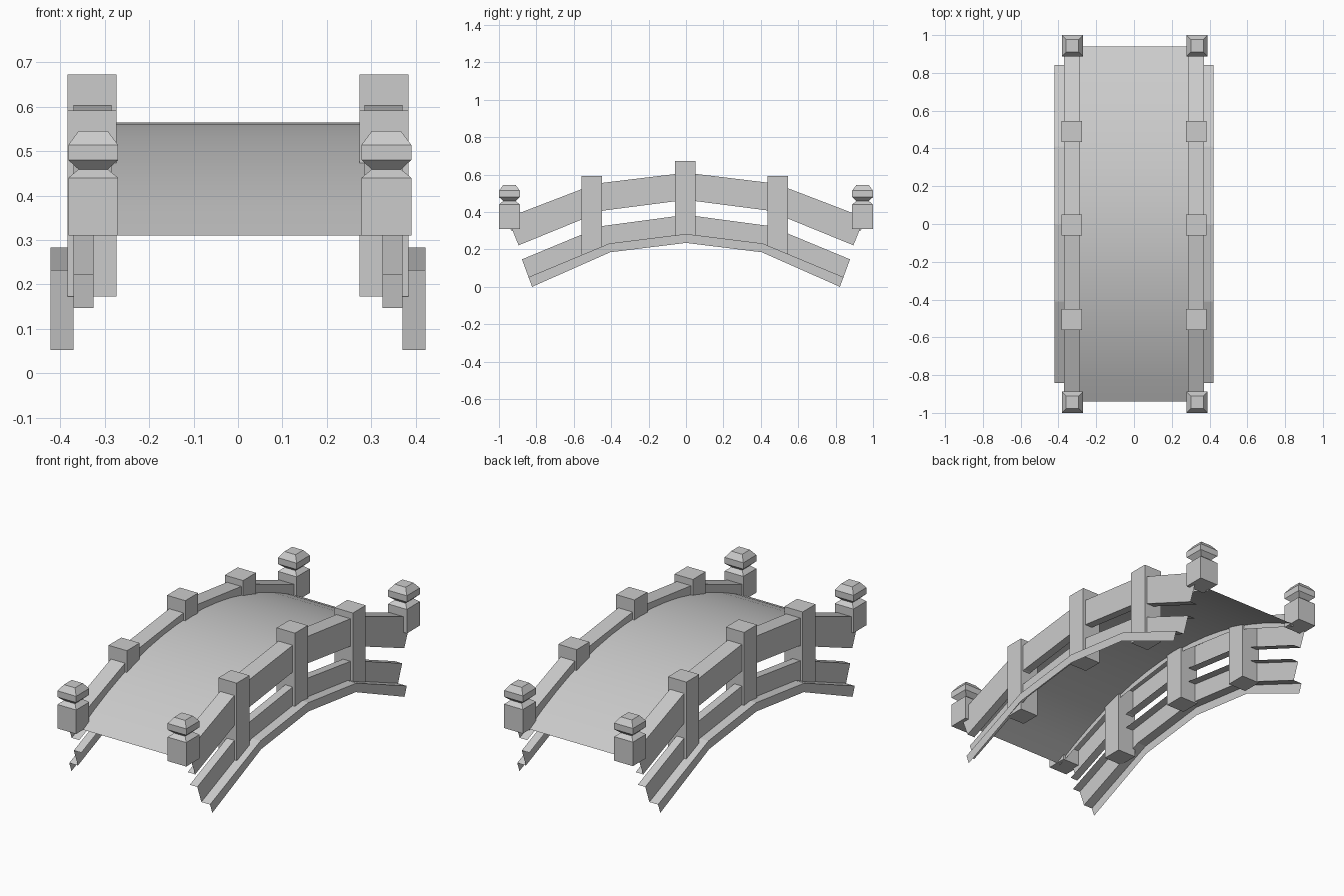
import bpy
import bmesh

cube = bpy.data.objects.get("Cube")
if cube:
    bpy.data.objects.remove(cube, do_unlink=True)

stone = bpy.data.materials.new("grey_stone")
stone.use_nodes = True
GREY = (0.6, 0.6, 0.6, 1.0)
stone.diffuse_color = GREY
stone.node_tree.nodes["Principled BSDF"].inputs["Base Color"].default_value = GREY


def finish(name, bm):
    mesh = bpy.data.meshes.new(name)
    bm.to_mesh(mesh)
    bm.free()
    mesh.materials.append(stone)
    obj = bpy.data.objects.new(name, mesh)
    bpy.context.collection.objects.link(obj)
    return obj


def arched_strip(name, lines, side):
    """Skin a folded strip over lines given as (x, [(y, z) end, bend, crown])."""
    bm = bmesh.new()
    rows = []
    for x, half in lines:
        path = [(-y, z) for y, z in half] + half[-2::-1]
        rows.append([bm.verts.new((x * side, y, z)) for y, z in path])
    for a, b in zip(rows, rows[1:]):
        for k in range(len(a) - 1):
            quad = [a[k], b[k], b[k + 1], a[k + 1]]
            bm.faces.new(quad if side > 0 else quad[::-1])
    return finish(name, bm)


def stacked_post(name, x, y, levels):
    """Square post made of (half width, z) levels, capped at both ends."""
    bm = bmesh.new()
    rings = [[bm.verts.new((x + sx * h, y + sy * h, z))
              for sx, sy in ((-1, -1), (1, -1), (1, 1), (-1, 1))]
             for h, z in levels]
    bm.faces.new(rings[0][::-1])
    bm.faces.new(rings[-1])
    for low, high in zip(rings, rings[1:]):
        for i in range(4):
            j = (i + 1) % 4
            bm.faces.new((low[i], low[j], high[j], high[i]))
    return finish(name, bm)


# Arched walking deck
DECK_HALF, DECK_LEN, SEGMENTS = 0.285, 0.94, 16
bm = bmesh.new()
prev = None
for i in range(SEGMENTS + 1):
    t = 2 * i / SEGMENTS - 1
    z = 0.565 - 0.255 * t * t
    pair = [bm.verts.new((x, t * DECK_LEN, z)) for x in (-DECK_HALF, DECK_HALF)]
    if prev:
        bm.faces.new((prev[0], prev[1], pair[1], pair[0])).smooth = True
    prev = pair
finish("deck", bm)

# Edge lines of the side walls: end, bend and crown
rail_foot = [(0.935, 0.30), (0.47, 0.485), (0, 0.55)]
rail_top = [(0.955, 0.37), (0.48, 0.552), (0, 0.61)]
rail_base = [(0.895, 0.222), (0.44, 0.408), (0, 0.465)]
beam_top = [(0.877, 0.147), (0.448, 0.325), (0, 0.385)]
ledge = [(0.842, 0.052), (0.41, 0.232), (0, 0.283)]
lip = [(0.823, 0.0), (0.405, 0.185), (0, 0.235)]

INNER, REVEAL, OUTER, LEDGE = 0.285, 0.325, 0.37, 0.422

for side, label in ((1, "left"), (-1, "right")):
    # Handrail and the stepped beam below it
    arched_strip(f"{label}_handrail",
                 [(INNER, rail_foot), (INNER, rail_top), (OUTER, rail_top),
                  (OUTER, rail_base), (REVEAL, rail_base)], side)
    arched_strip(f"{label}_side_beam",
                 [(REVEAL, beam_top), (OUTER, beam_top), (OUTER, ledge),
                  (LEDGE, ledge), (LEDGE, lip)], side)

    # Plain posts along the rail
    for place, y, base, top in (("front", -0.505, 0.173, 0.592),
                                ("middle", -0.005, 0.267, 0.672),
                                ("back", 0.49, 0.173, 0.592)):
        stacked_post(f"{label}_{place}_post", side * 0.329, y,
                     [(0.055, base), (0.055, top)])

    # End posts with faceted caps
    for place, y in (("front", -0.944), ("back", 0.944)):
        stacked_post(f"{label}_{place}_end_post", side * 0.33 + 0.004, y,
                     [(0.056, 0.31), (0.056, 0.44), (0.033, 0.459),
                      (0.056, 0.48), (0.056, 0.514), (0.033, 0.545)])
